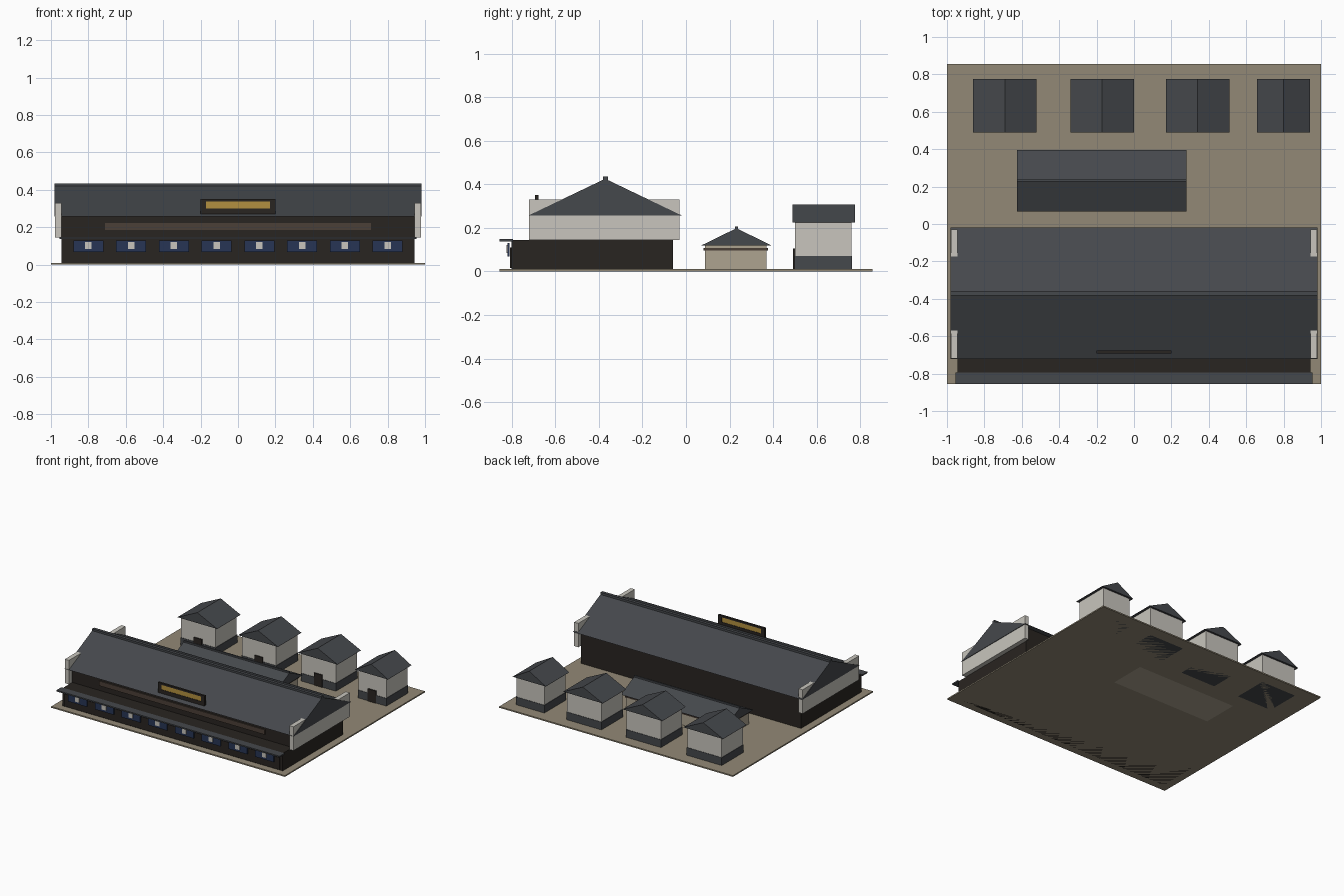
import bpy

if "Cube" in bpy.data.objects:
    bpy.data.objects.remove(bpy.data.objects["Cube"])


def material(name, rgb):
    m = bpy.data.materials.new(name)
    m.diffuse_color = (*rgb, 1)
    m.use_nodes = True
    m.node_tree.nodes["Principled BSDF"].inputs["Base Color"].default_value = m.diffuse_color
    return m


TILE = material("roof_tile", (0.06, 0.065, 0.072))
DARK = material("dark_timber", (0.022, 0.018, 0.015))
BROWN = material("lattice_brown", (0.07, 0.05, 0.038))
PLASTER = material("plaster", (0.58, 0.56, 0.51))
BEIGE = material("beige_wall", (0.42, 0.37, 0.28))
EARTH = material("earth", (0.29, 0.25, 0.18))
NAVY = material("navy_cloth", (0.02, 0.035, 0.09))
GOLD = material("gold", (0.45, 0.28, 0.05))


def mesh(name, verts, faces, mat):
    me = bpy.data.meshes.new(name)
    me.from_pydata(verts, [], faces)
    me.materials.append(mat)
    ob = bpy.data.objects.new(name, me)
    bpy.context.collection.objects.link(ob)
    return ob


def box(name, x, y, z, mat):
    """Box from (min, max) ranges."""
    v = [(a, b, c) for a in x for b in y for c in z]
    f = [(0, 1, 3, 2), (4, 6, 7, 5), (0, 4, 5, 1), (2, 3, 7, 6), (0, 2, 6, 4), (1, 5, 7, 3)]
    return mesh(name, v, f, mat)


def gable(name, x, y, eave, ridge, mat, along="x"):
    """Triangular roof prism with its ridge along x or y."""
    run, span = (x, y) if along == "x" else (y, x)
    prof = [(span[0], eave), (span[1], eave), (sum(span) / 2, ridge)]
    v = [(r, s, z) if along == "x" else (s, r, z) for r in run for s, z in prof]
    f = [(0, 2, 1), (3, 4, 5), (0, 1, 4, 3), (1, 2, 5, 4), (2, 0, 3, 5)]
    if along == "y":
        f = [t[::-1] for t in f]
    return mesh(name, v, f, mat)


# Ground plate
box("ground_plate", (-1, 1), (-0.855, 0.855), (0, 0.01), EARTH)

# Main shop: two storeys, roof and ridge
box("shop_ground_floor", (-0.943, 0.943), (-0.80, -0.06), (0.0, 0.145), DARK)
box("shop_upper_floor", (-0.943, 0.943), (-0.68, -0.06), (0.145, 0.26), DARK)
box("upper_window_lattice", (-0.71, 0.71), (-0.688, -0.68), (0.185, 0.222), BROWN)
box("front_lattice", (-0.92, 0.92), (-0.808, -0.80), (0.015, 0.11), DARK)
gable("shop_roof", (-0.982, 0.982), (-0.722, -0.02), 0.257, 0.425, TILE)
box("shop_ridge", (-0.982, 0.982), (-0.381, -0.357), (0.415, 0.435), TILE)
box("front_canopy", (-0.955, 0.955), (-0.855, -0.795), (0.138, 0.148), TILE)

# Plaster fire walls rising through the roof at both ends
for side, s in (("left", -1), ("right", 1)):
    box(f"fire_wall_{side}", sorted((s * 0.943, s * 0.978)), (-0.72, -0.03), (0.145, 0.33), PLASTER)

# Door curtains with a pale centre patch
for i in range(8):
    cx = -0.8 + i * 1.6 / 7
    box(f"door_curtain_{i}", (cx - 0.08, cx + 0.08), (-0.82, -0.81), (0.068, 0.13), NAVY)
    box(f"curtain_patch_{i}", (cx - 0.018, cx + 0.018), (-0.825, -0.82), (0.085, 0.12), PLASTER)

# Signboard: framed gold panel on the roof
SY = (-0.693, -0.677)
box("sign_frame_bottom", (-0.2, 0.2), SY, (0.27, 0.3), DARK)
box("sign_frame_top", (-0.2, 0.2), SY, (0.337, 0.35), DARK)
for s in (-1, 1):
    box("sign_frame_side", sorted((s * 0.17, s * 0.2)), SY, (0.3, 0.337), DARK)
box("sign_panel", (-0.17, 0.17), (-0.69, -0.68), (0.3, 0.337), GOLD)

# Low middle building
box("annex_walls", (-0.60, 0.255), (0.087, 0.37), (0.0, 0.12), BEIGE)
box("annex_band", (-0.605, 0.26), (0.08, 0.377), (0.097, 0.107), BROWN)
gable("annex_roof", (-0.625, 0.28), (0.068, 0.395), 0.118, 0.198, TILE)
box("annex_ridge", (-0.625, 0.28), (0.226, 0.238), (0.19, 0.207), TILE)

# Row of storehouses along the back
for i, (cx, half) in enumerate([(-0.69, 0.17), (-0.17, 0.17), (0.34, 0.17), (0.80, 0.142)]):
    w = half - 0.023
    box(f"storehouse_base_{i}", (cx - w - 0.003, cx + w + 0.003), (0.497, 0.763), (0.0, 0.07), TILE)
    box(f"storehouse_walls_{i}", (cx - w, cx + w), (0.50, 0.76), (0.07, 0.227), PLASTER)
    box(f"storehouse_door_{i}", (cx - 0.035, cx + 0.035), (0.492, 0.50), (0.01, 0.105), DARK)
    gable(f"storehouse_roof_{i}", (cx - half, cx + half), (0.488, 0.775), 0.225, 0.306, TILE, "y")
